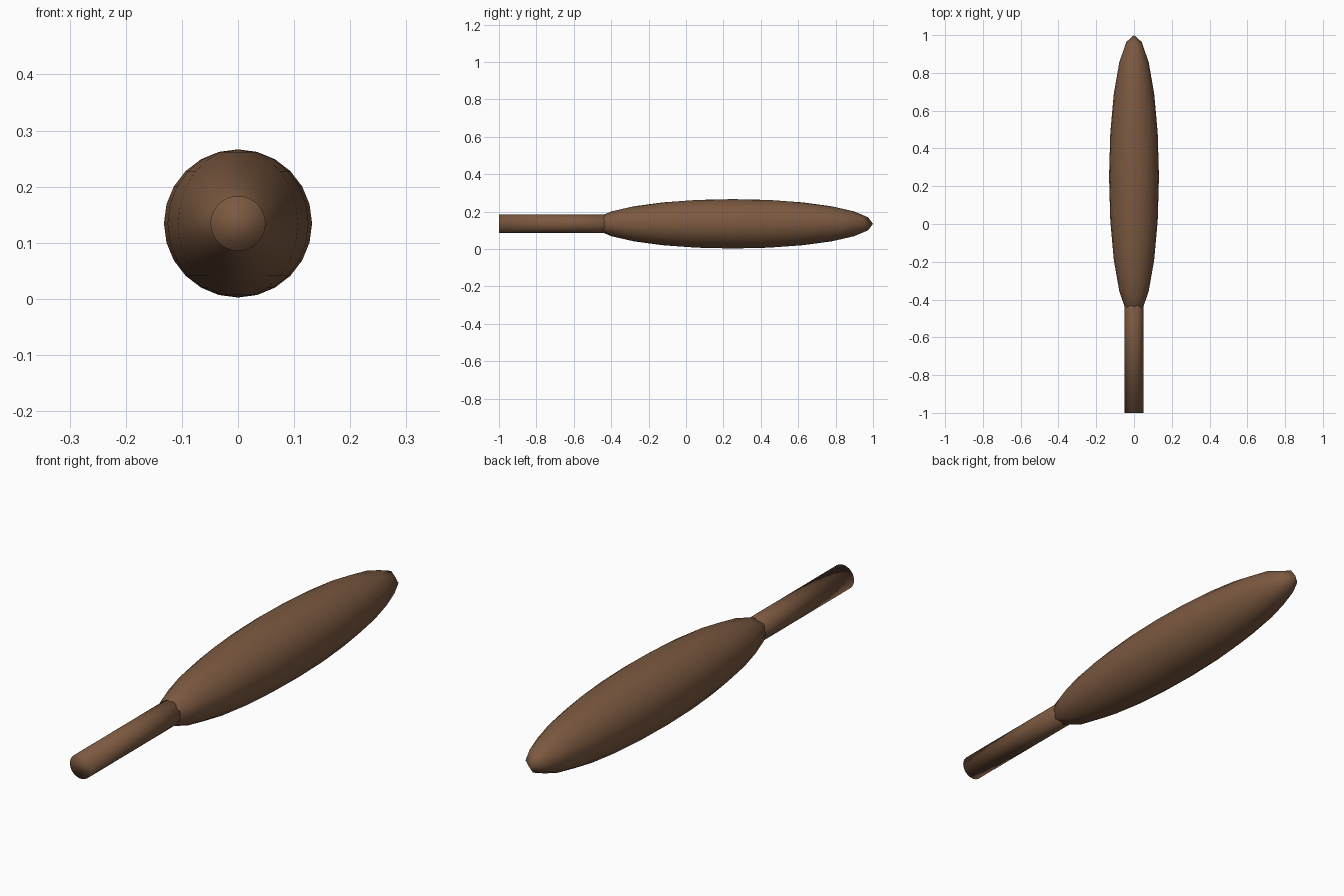
import bpy
import math

default = bpy.data.objects.get("Cube")
if default:
    bpy.data.objects.remove(default, do_unlink=True)

AXIS_Z = 0.1345       # height of the shared long axis
HEAD_RADIUS = 0.132
STEM_RADIUS = 0.049

# Single brown colour
brown = bpy.data.materials.new("brown")
brown.use_nodes = True
colour = (0.2, 0.1, 0.052, 1.0)
brown.diffuse_color = colour
brown.node_tree.nodes["Principled BSDF"].inputs["Base Color"].default_value = colour


def finish(name):
    """Name the active object, apply its transform, smooth and colour it."""
    obj = bpy.context.object
    obj.name = name
    bpy.ops.object.transform_apply(location=False, rotation=True, scale=True)
    bpy.ops.object.shade_smooth()
    obj.data.materials.append(brown)
    return obj


# Long ellipsoid head
bpy.ops.mesh.primitive_uv_sphere_add(
    segments=20, ring_count=12, radius=1, location=(0, 0.25, AXIS_Z))
bpy.context.object.scale = (HEAD_RADIUS, 0.75, HEAD_RADIUS)
finish("head")

# Round stem running from the front end into the head
stem_front, stem_back = -1.0, -0.2
bpy.ops.mesh.primitive_cylinder_add(
    vertices=32, radius=STEM_RADIUS, depth=stem_back - stem_front,
    location=(0, (stem_front + stem_back) / 2, AXIS_Z),
    rotation=(math.pi / 2, 0, 0))
finish("stem")
